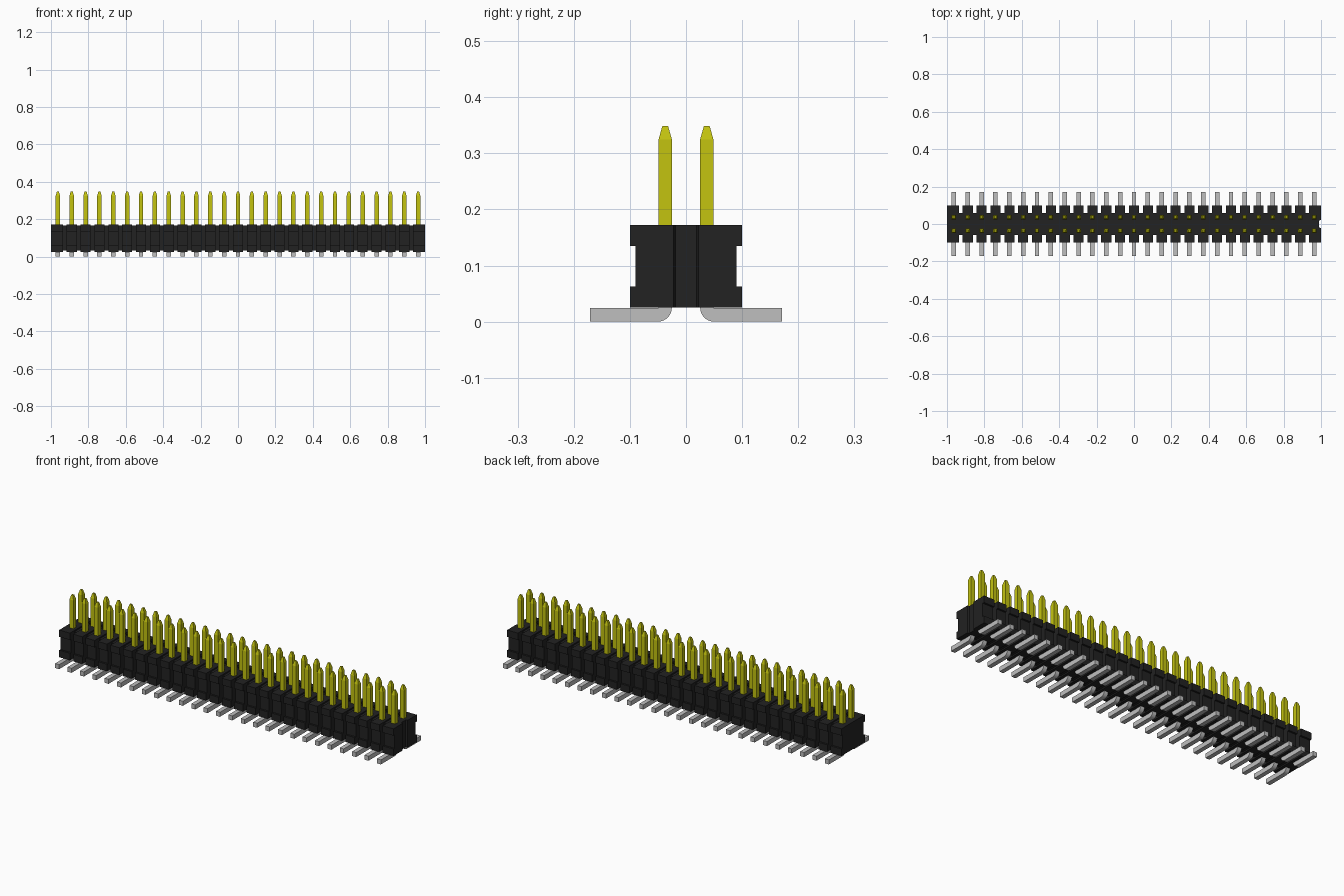
import bpy, bmesh, math

if "Cube" in bpy.data.objects:
    bpy.data.objects.remove(bpy.data.objects["Cube"])

COUNT = 27
PITCH = 2 / COUNT
XS = [-1 + PITCH * (i + 0.5) for i in range(COUNT)]
ROW_Y = 0.037           # distance of each pin row from the centre
PIN = 0.0118            # half thickness of the square wire
BOTTOM, TOP = 0.025, 0.172


def material(name, rgb):
    m = bpy.data.materials.new(name)
    m.use_nodes = True
    m.diffuse_color = (*rgb, 1)
    m.node_tree.nodes["Principled BSDF"].inputs["Base Color"].default_value = (*rgb, 1)
    return m


BLACK = material("black plastic", (0.016, 0.016, 0.016))
GOLD = material("yellow metal", (0.55, 0.55, 0.005))
GREY = material("grey metal", (0.52, 0.52, 0.52))


def finish(name, bm, mat):
    bmesh.ops.recalc_face_normals(bm, faces=bm.faces[:])
    mesh = bpy.data.meshes.new(name)
    bm.to_mesh(mesh)
    bm.free()
    mesh.materials.append(mat)
    ob = bpy.data.objects.new(name, mesh)
    bpy.context.collection.objects.link(ob)
    return ob


def prism(bm, profile, x0, x1):
    """Extrude a (y, z) outline from x0 to x1."""
    face = bm.faces.new([bm.verts.new((x0, y, z)) for y, z in profile])
    new = bmesh.ops.extrude_face_region(bm, geom=[face])["geom"]
    verts = [v for v in new if isinstance(v, bmesh.types.BMVert)]
    bmesh.ops.translate(bm, verts=verts, vec=(x1 - x0, 0, 0))


def rect(y0, y1, z0, z1):
    return [(y0, z0), (y1, z0), (y1, z1), (y0, z1)]


# Housing blocks: one per pin pair, with a recessed waist on front and back
half = [(0.1, BOTTOM), (0.1, 0.063), (0.09, 0.063),
        (0.09, 0.135), (0.1, 0.135), (0.1, TOP)]
block = half + [(-y, z) for y, z in reversed(half)]
bm = bmesh.new()
for i, x in enumerate(XS):
    x0 = -1 if i == 0 else x - 0.027
    x1 = 1 if i == COUNT - 1 else x + 0.027
    prism(bm, block, x0, x1)
blocks = finish("housing_blocks", bm, BLACK)

# Shallow upright slot in the right-hand end, with slanted sides
bm = bmesh.new()
slot = [(0.99, -0.019), (1.01, -0.025), (1.01, 0.025), (0.99, 0.019)]
face = bm.faces.new([bm.verts.new((x, y, 0)) for x, y in slot])
new = bmesh.ops.extrude_face_region(bm, geom=[face])["geom"]
bmesh.ops.translate(bm, verts=[v for v in new if isinstance(v, bmesh.types.BMVert)],
                    vec=(0, 0, 0.2))
cutter = finish("slot_cutter", bm, BLACK)
cutter.hide_render = True
mod = blocks.modifiers.new("slot", 'BOOLEAN')
mod.operation = 'DIFFERENCE'
mod.solver = 'EXACT'
mod.object = cutter
bpy.context.view_layer.objects.active = blocks
bpy.ops.object.modifier_apply(modifier=mod.name)
bpy.data.objects.remove(cutter)

# Core joining the blocks
bm = bmesh.new()
prism(bm, rect(-0.06, 0.06, BOTTOM + 0.007, TOP - 0.007), -0.97, 0.97)
finish("housing_core", bm, BLACK)

# Upright square pins with tapered tips
bm = bmesh.new()
for x in XS:
    for y in (-ROW_Y, ROW_Y):
        rings = [[bm.verts.new((x + sx * w, y + sy * w, z))
                  for sx, sy in ((-1, -1), (1, -1), (1, 1), (-1, 1))]
                 for z, w in ((0.16, PIN), (0.325, PIN), (0.349, 0.005))]
        for a, b in zip(rings, rings[1:]):
            for k in range(4):
                bm.faces.new((a[k], a[(k + 1) % 4], b[(k + 1) % 4], b[k]))
        bm.faces.new(rings[0])
        bm.faces.new(rings[-1])
finish("pins", bm, GOLD)

# Flat solder legs with a rounded inner bend, mirrored front to back
inner, radius = ROW_Y - PIN, 0.025
bend = [(inner + radius * (1 - math.cos(a)), radius * (1 - math.sin(a)))
        for a in (math.pi / 2 * k / 8 for k in range(9))]
leg = bend + [(0.171, 0), (0.171, 0.0245), (ROW_Y + PIN, 0.0245),
              (ROW_Y + PIN, 0.04), (inner, 0.04)]
bm = bmesh.new()
for x in XS:
    for side in (-1, 1):
        prism(bm, [(side * y, z) for y, z in leg], x - PIN, x + PIN)
legs = finish("solder_legs", bm, GREY)
bpy.ops.object.select_all(action='DESELECT')
legs.select_set(True)
bpy.context.view_layer.objects.active = legs
bpy.ops.object.shade_smooth_by_angle(angle=math.radians(30))
